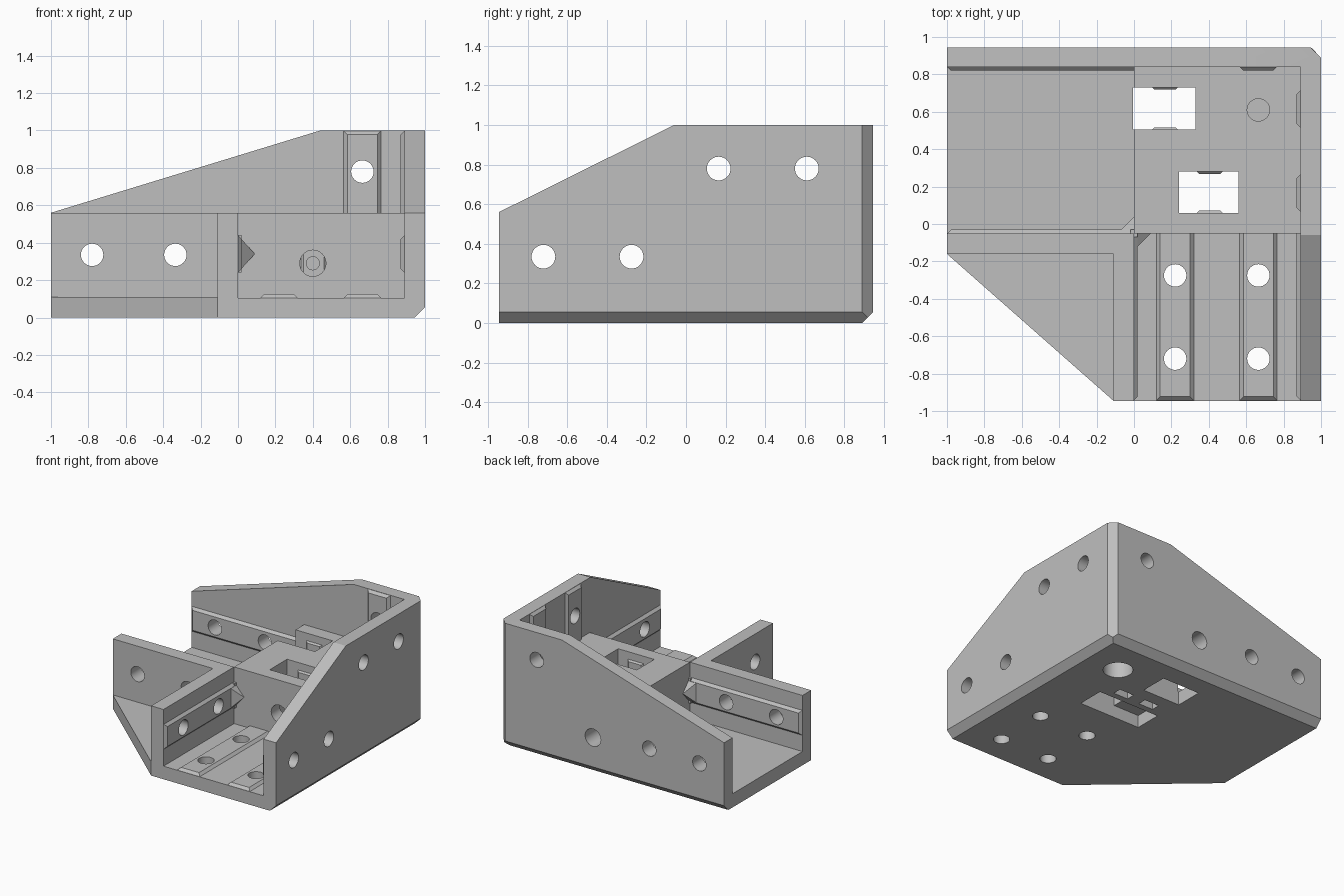
import bpy, bmesh, math
from mathutils import Vector

if "Cube" in bpy.data.objects:
    bpy.data.objects.remove(bpy.data.objects["Cube"])

grey = bpy.data.materials.new("plain_grey")
grey.diffuse_color = (0.52, 0.52, 0.52, 1)
grey.use_nodes = True
grey.node_tree.nodes["Principled BSDF"].inputs["Base Color"].default_value = grey.diffuse_color


def hull(name, pts):
    """Convex solid around a few corner points."""
    bm = bmesh.new()
    for p in pts:
        bm.verts.new(p)
    bmesh.ops.convex_hull(bm, input=bm.verts[:])
    bmesh.ops.dissolve_limit(bm, angle_limit=0.01, verts=bm.verts[:], edges=bm.edges[:])
    bmesh.ops.recalc_face_normals(bm, faces=bm.faces[:])
    me = bpy.data.meshes.new(name)
    bm.to_mesh(me)
    bm.free()
    ob = bpy.data.objects.new(name, me)
    bpy.context.collection.objects.link(ob)
    return ob


def prism(name, profile, axis, lo, hi):
    """Extrude a 2D profile along axis 0, 1 or 2."""
    pts = []
    for a, b in profile:
        for c in (lo, hi):
            p = [a, b]
            p.insert(axis, c)
            pts.append(p)
    return hull(name, pts)


def box(x0, x1, y0, y1, z0, z1):
    return prism("box", [(x0, y0), (x1, y0), (x1, y1), (x0, y1)], 2, z0, z1)


def rod(axis, a, b, lo, hi, r):
    circle = [(a + r * math.cos(i * math.tau / 32), b + r * math.sin(i * math.tau / 32))
              for i in range(32)]
    return prism("rod", circle, axis, lo, hi)


def combine(part, operation):
    mod = body.modifiers.new("bool", 'BOOLEAN')
    mod.operation = operation
    mod.solver = 'EXACT'
    mod.object = part
    bpy.context.view_layer.objects.active = body
    bpy.ops.object.modifier_apply(modifier=mod.name)
    bpy.data.objects.remove(part)


def cut(part):
    combine(part, 'DIFFERENCE')


def ridge(start, along, out, length, half=0.1, rise=0.02):
    """Raised slot key with bevelled sides and a bevelled free end."""
    s, u, o = Vector(start), Vector(along), Vector(out)
    w = u.cross(o)
    pts = []
    for depth, h, end in ((-0.02, half, length), (0, half, length),
                          (rise, half - rise, length - rise)):
        for side in (-h, h):
            pts += [s + o * depth + w * side - u * 0.02, s + o * depth + w * side + u * end]
    combine(hull("ridge", pts), 'UNION')


# Solid blank with one corner cut off
Y = 0.945
body = prism("corner_bracket", [(-1, Y), (1, Y), (1, -Y), (-0.11, -Y), (-1, -0.16)], 2, 0, 1)

# Three open channels and the space outside the low walls
cut(box(-2, 0.89, -2, 0.84, 0.56, 2))
cut(box(0, 0.89, -2, -0.05, 0.105, 0.7))
cut(box(-2, 0, -0.05, 0.84, 0.11, 0.7))
cut(box(-2, -0.11, -2, -0.16, 0.11, 0.7))

# Sloping tops of the back and right walls
cut(prism("slope", [(-1.2, 0.499), (0.44, 1), (0.44, 1.3), (-1.2, 1.3)], 1, 0.7, 2))
cut(prism("slope", [(-1.2, 0.433), (-0.06, 1), (-0.06, 1.3), (-1.2, 1.3)], 0, 0.8, 2))

# Bevels on the outer edges
c = 0.055
cut(prism("bevel", [(1 - 2 * c, -c), (1 + c, 2 * c), (1 + c, -c)], 1, -2, 2))
cut(prism("bevel", [(Y - 2 * c, -c), (Y + c, 2 * c), (Y + c, -c)], 0, -2, 2))
cut(prism("bevel", [(1 + c, Y - 2 * c), (1 - 2 * c, Y + c), (1 + c, Y + c)], 2, -1, 2))

# Slot keys: front channel
for x in (0.22, 0.665):
    ridge((x, -0.05, 0.105), (0, -1, 0), (0, 0, 1), 0.893)
ridge((0, -0.05, 0.34), (0, -1, 0), (1, 0, 0), 0.893)
ridge((0.89, -0.05, 0.34), (0, -1, 0), (-1, 0, 0), 0.893)
# Slot keys: side channel
ridge((0, -0.05, 0.34), (-1, 0, 0), (0, 1, 0), 0.998)
ridge((0, 0.84, 0.34), (-1, 0, 0), (0, -1, 0), 0.998)
# Slot keys: upright channel
ridge((0.665, 0.84, 0.56), (0, 0, 1), (0, -1, 0), 0.438)
for y in (0.165, 0.615):
    ridge((0.89, y, 0.56), (0, 0, 1), (-1, 0, 0), 0.438)

# Pointed gussets where the low walls meet the block
e = 0.01
combine(hull("gusset", [(-e, -0.14, 0.24), (-e, -0.14, 0.44), (0, -0.14, 0.24), (0, -0.14, 0.44),
                        (-e, -0.05 + e, 0.24), (-e, -0.05 + e, 0.44), (0, -0.05 + e, 0.24),
                        (0, -0.05 + e, 0.44), (0.09, -0.05, 0.34), (0.09, -0.05 + e, 0.34)]), 'UNION')
combine(hull("gusset", [(-0.09, -0.05 - e, 0.24), (-0.09, -0.05 - e, 0.44), (-0.09, -0.05, 0.24),
                        (-0.09, -0.05, 0.44), (e, -0.05 - e, 0.24), (e, -0.05 - e, 0.44),
                        (e, -0.05, 0.24), (e, -0.05, 0.44), (0, 0.04, 0.34), (e, 0.04, 0.34)]), 'UNION')

# Nut slots through the block, the second one longer underneath
cut(box(-0.005, 0.33, 0.505, 0.73, -1, 1))
cut(box(0.24, 0.56, 0.06, 0.28, -1, 1))
cut(box(0.01, 0.4, 0.06, 0.28, -1, 0.1))
for x in (0.165, 0.405):
    cut(box(x - 0.065, x + 0.065, 0.33, 0.4, -1, 0.1))
# Small bumps inside the nut slots
for x, y0, y1 in ((0.165, 0.505, 0.73), (0.405, 0.06, 0.28)):
    ridge((x, y0, 0.2), (0, 0, 1), (0, 1, 0), 0.3, 0.068, 0.012)
    ridge((x, y1, 0.2), (0, 0, 1), (0, -1, 0), 0.3, 0.068, 0.012)

# Bolt holes: floor, right and left walls, back and front walls
r = 0.06
for y in (-0.72, -0.275):
    for x in (0.22, 0.665):
        cut(rod(2, x, y, -0.5, 0.3, r))
    cut(rod(0, y, 0.335, -0.3, 0.3, r))
    cut(rod(0, y, 0.335, 0.7, 1.5, r))
for y in (0.165, 0.61):
    cut(rod(0, y, 0.78, 0.7, 1.5, r))
for x in (-0.78, -0.335):
    cut(rod(1, x, 0.335, -0.5, 0.3, r))
    cut(rod(1, x, 0.335, 0.6, 1.5, r))
cut(rod(1, 0.665, 0.78, 0.6, 1.5, r))

# Screw holes into the nut slots, with narrower pilots behind
cut(rod(1, 0.4, 0.29, -0.2, 0.15, 0.07))
cut(rod(1, 0.4, 0.29, 0.15, 0.4, 0.035))
cut(rod(1, 0.165, 0.29, 0.65, 1.5, 0.07))
cut(rod(1, 0.165, 0.29, 0.4, 0.65, 0.035))
# Upright screw hole, counterbored from below
cut(rod(2, 0.665, 0.61, 0.42, 1, 0.06))
cut(rod(2, 0.665, 0.61, -0.5, 0.4, 0.11))

# Finish
body.data.materials.clear()
body.data.materials.append(grey)
for poly in body.data.polygons:
    poly.material_index = 0
bpy.ops.object.select_all(action='DESELECT')
body.select_set(True)
bpy.context.view_layer.objects.active = body
bpy.ops.object.shade_smooth_by_angle(angle=math.radians(25))
